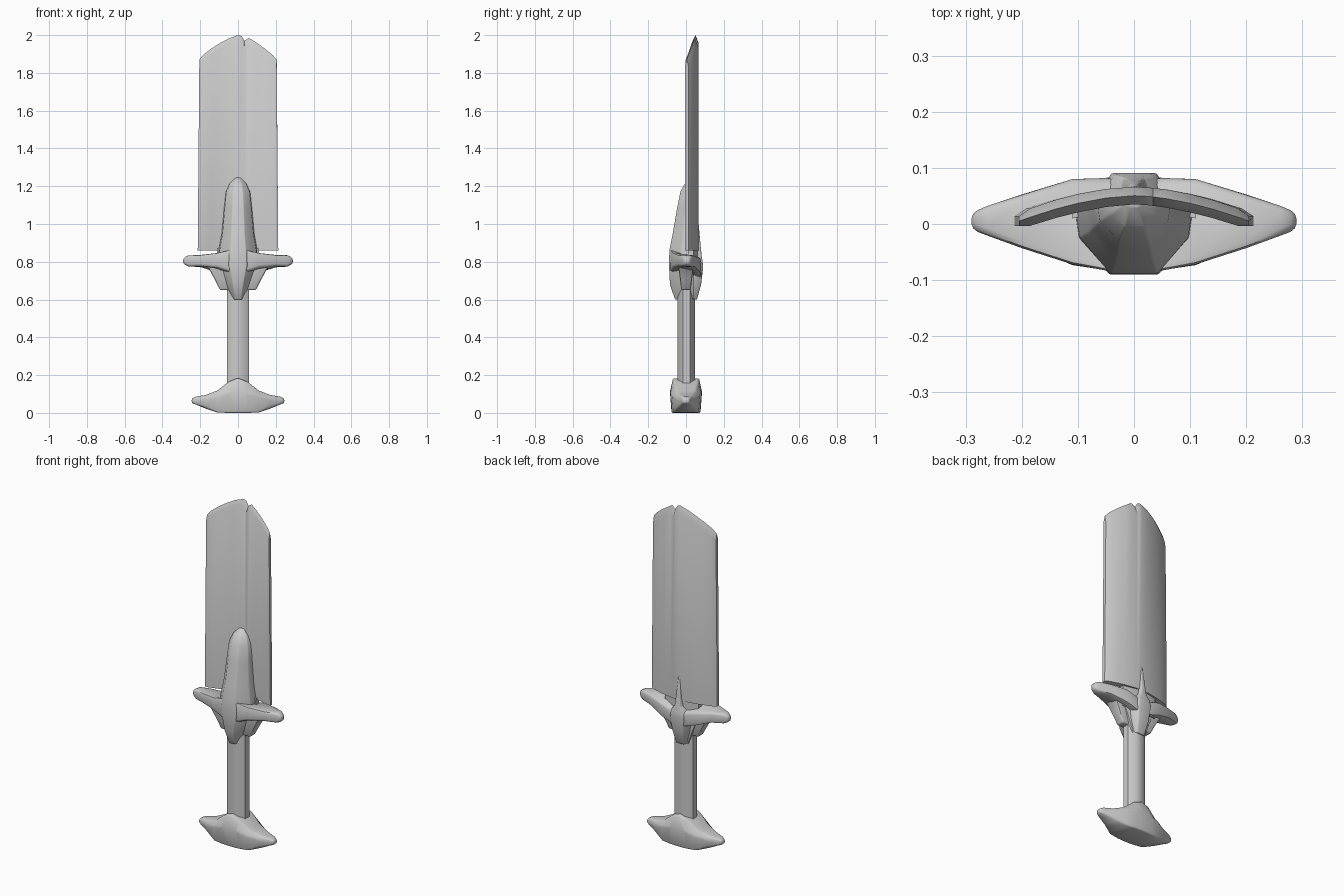
import bpy, bmesh, math

cube = bpy.data.objects.get("Cube")
if cube:
    bpy.data.objects.remove(cube, do_unlink=True)

steel = bpy.data.materials.new("grey_steel")
steel.use_nodes = True
GREY = (0.6, 0.6, 0.6, 1)
steel.diffuse_color = GREY
steel.node_tree.nodes["Principled BSDF"].inputs["Base Color"].default_value = GREY


def loft(name, rings, bevel=0.0, angle=40):
    """Skin a row of equal-sized rings, cap the ends and soften the corners."""
    bm = bmesh.new()
    rows = [[bm.verts.new(p) for p in ring] for ring in rings]
    n = len(rows[0])
    for a, b in zip(rows, rows[1:]):
        for i in range(n):
            j = (i + 1) % n
            bm.faces.new((a[i], a[j], b[j], b[i]))
    bm.faces.new(rows[0])
    bm.faces.new(rows[-1])
    bmesh.ops.recalc_face_normals(bm, faces=bm.faces)
    if bevel:
        edges = [e for e in bm.edges if e.calc_face_angle(0) > math.radians(28)]
        bmesh.ops.bevel(bm, geom=edges, offset=bevel, segments=2, profile=0.5,
                        affect='EDGES', clamp_overlap=True)
        bmesh.ops.recalc_face_normals(bm, faces=bm.faces)
    mesh = bpy.data.meshes.new(name)
    bm.to_mesh(mesh)
    bm.free()
    mesh.materials.append(steel)
    obj = bpy.data.objects.new(name, mesh)
    bpy.context.collection.objects.link(obj)
    bpy.ops.object.select_all(action='DESELECT')
    obj.select_set(True)
    bpy.context.view_layer.objects.active = obj
    bpy.ops.object.shade_smooth_by_angle(angle=math.radians(angle))
    return obj


def mirrored(stations):
    """Mirror stations whose first value is x, starting at the middle."""
    return [(-s[0], *s[1:]) for s in reversed(stations[1:])] + stations


# Blade: curved plate with a bevelled, notched top
def blade_ring(x, top):
    t = abs(x) / 0.205
    front = 0.035 - 0.045 * t ** 1.6
    back = 0.066 - 0.046 * t ** 1.8
    if t > 0.98:
        front, back = front + 0.006, back - 0.006
    wide = x * 1.04
    peak = front + 0.5 * (back - front)
    return [(wide, front, 0.86), (x, front, top - 0.03), (x, peak, top),
            (x, back, top - 0.04), (wide, back, 0.86)]


blade_top = [(-0.205, 1.87), (-0.185, 1.895), (-0.14, 1.93), (-0.1, 1.955),
             (-0.05, 1.982), (0, 2.0), (0.02, 1.995), (0.034, 1.97),
             (0.058, 1.985), (0.1, 1.958), (0.14, 1.93), (0.185, 1.893),
             (0.205, 1.87)]
loft("blade", [blade_ring(x, z) for x, z in blade_top], angle=35)

# Lower tang of the blade, hidden between the guard halves
loft("blade_root", [[(x, y0, z) for x, y0 in
                     ((-0.11, 0.01), (0, 0.03), (0.11, 0.01), (0.11, 0.04),
                      (0, 0.066), (-0.11, 0.04))] for z in (0.74, 0.87)])

# Cross guard: x, front y, back y, front bottom, front top, back bottom, back top
guard = mirrored([(0, -0.085, 0.078, 0.74, 0.87, 0.7, 0.79),
                  (0.05, -0.083, 0.082, 0.75, 0.865, 0.72, 0.8),
                  (0.11, -0.072, 0.08, 0.77, 0.85, 0.74, 0.82),
                  (0.2, -0.043, 0.052, 0.778, 0.838, 0.77, 0.832),
                  (0.262, -0.02, 0.032, 0.775, 0.834, 0.775, 0.834),
                  (0.29, -0.01, 0.02, 0.788, 0.82, 0.788, 0.82)])
loft("cross_guard", [[(x, f, fb), (x, f, ft), (x, b, bt), (x, b, bb)]
                     for x, f, b, fb, ft, bb, bt in guard], 0.012)


# Front shield and back plate: z, half width, outer y, rising into a ridge
def ridge(name, stations, base, flat, bevel):
    rings = []
    for z, w, y in stations:
        mid = base + 0.5 * (y - base)
        rings.append([(-w, base, z), (-w * 0.92, mid, z), (-w * flat, y, z),
                      (w * flat, y, z), (w * 0.92, mid, z), (w, base, z)])
    loft(name, rings, bevel, 50)


ridge("front_shield", [(0.6, 0.04, -0.058), (0.68, 0.068, -0.085),
                       (0.78, 0.11, -0.09), (0.86, 0.105, -0.088),
                       (0.95, 0.088, -0.07), (1.08, 0.076, -0.048),
                       (1.17, 0.066, -0.03), (1.215, 0.045, -0.005),
                       (1.245, 0.015, 0.03)], 0.04, 0.4, 0.008)
ridge("back_plate", [(0.6, 0.04, 0.058), (0.68, 0.058, 0.08),
                     (0.77, 0.068, 0.091), (0.8, 0.06, 0.088),
                     (0.83, 0.03, 0.083), (0.9, 0.02, 0.076),
                     (1.0, 0.008, 0.067)], 0.0, 0.6, 0.006)

# Side brackets under the guard arms
for side, label in ((1, "left"), (-1, "right")):
    loft(label + "_bracket",
         [[(side * 0.03, -d, z), (side * w, -d, z), (side * w, d, z), (side * 0.03, d, z)]
          for z, w, d in ((0.65, 0.095, 0.025), (0.71, 0.125, 0.032),
                          (0.765, 0.155, 0.04), (0.8, 0.19, 0.04))], 0.008)

# Grip: eight-sided bar
grip = []
for z in (0.12, 0.68):
    grip.append([(0.064 * math.cos(a), 0.002 + 0.05 * math.sin(a), z)
                 for a in (math.pi * (i + 0.5) / 4 for i in range(8))])
loft("grip", grip, angle=50)

# Pommel: x, half depth at the bottom and top, bottom z, shoulder z, top z
pommel = mirrored([(0, 0.085, 0.068, 0.008, 0.11, 0.185),
                   (0.05, 0.083, 0.064, 0.008, 0.105, 0.165),
                   (0.11, 0.074, 0.05, 0.01, 0.09, 0.118),
                   (0.17, 0.048, 0.034, 0.03, 0.075, 0.095),
                   (0.225, 0.026, 0.02, 0.045, 0.07, 0.086),
                   (0.245, 0.016, 0.012, 0.052, 0.066, 0.076)])
loft("pommel", [[(x, -d * 0.9, lo), (x, -d, mid), (x, -e, hi),
                 (x, e, hi), (x, d, mid), (x, d * 0.9, lo)]
                for x, d, e, lo, mid, hi in pommel], 0.008, 45)

# Rest the pommel on the ground
bpy.context.view_layer.update()
low = min(v.co.z for v in bpy.data.objects["pommel"].data.vertices)
for v in bpy.data.objects["pommel"].data.vertices:
    if v.co.z < 0.03:
        v.co.z -= low
